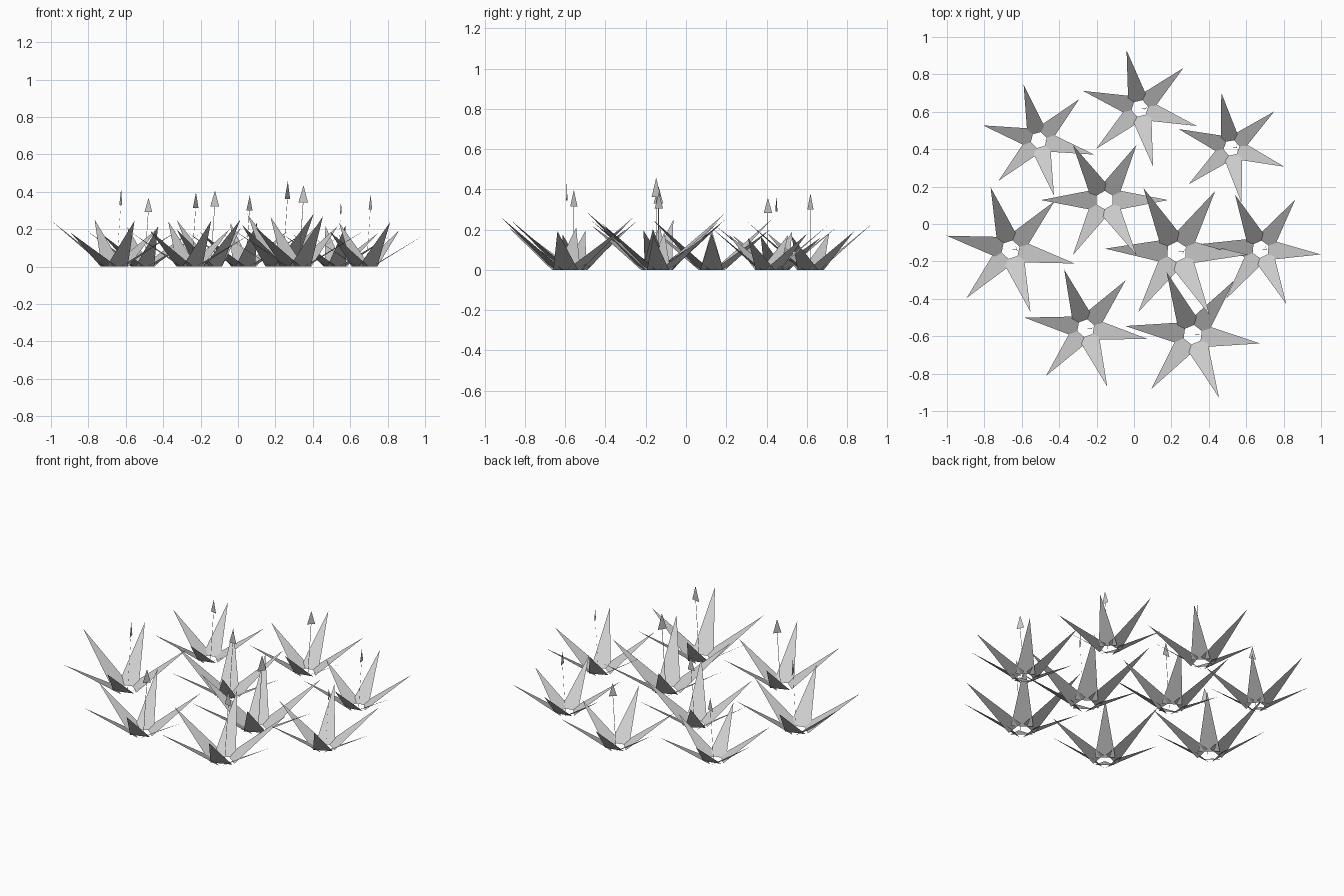
import bpy, math
from mathutils import Vector

if "Cube" in bpy.data.objects:
    bpy.data.objects.remove(bpy.data.objects["Cube"])

# clumps in order: x, y, leaf reach
CLUMPS = [(-0.157, 0.128, 0.34), (0.228, -0.148, 0.383), (0.677, -0.135, 0.323),
          (0.314, -0.592, 0.364), (-0.258, -0.557, 0.333), (-0.66, -0.137, 0.35),
          (-0.509, 0.449, 0.308), (0.031, 0.618, 0.318), (0.521, 0.407, 0.3)]
TURN = math.radians(57.55)          # each clump is turned on from the last

# leaf tip height / reach, counted round from +x
RISE = [0.53, 0.60, 0.73, 0.58, 0.58, 0.74]
RISE_SPECIAL = {5: [0.56, 0.60, 0.72, 0.71, 0.52, 0.70],
                6: [0.55, 0.52, 0.68, 0.62, 0.56, 0.70]}


def make(name, verts, faces, loc):
    mesh = bpy.data.meshes.new(name)
    mesh.from_pydata([tuple(v) for v in verts], [], faces)
    ob = bpy.data.objects.new(name, mesh)
    ob.location = loc
    bpy.context.collection.objects.link(ob)
    return ob


for i, (x, y, r) in enumerate(CLUMPS):
    # rosette of six flat pointed leaves
    verts, faces = [], []
    rises = RISE_SPECIAL.get(i, RISE)
    for k in range(6):
        a = k * math.pi / 3 + i * (TURN - math.pi / 3)
        out = Vector((math.cos(a), math.sin(a), 0))
        side = Vector((-out.y, out.x, 0))
        n = len(verts)
        verts += [out * 0.125 * r - side * 0.17 * r,
                  out * 0.125 * r + side * 0.17 * r,
                  out * r + Vector((0, 0, rises[k] * r))]
        faces.append((n, n + 1, n + 2))
    make(f"leaves_{i}", verts, faces, (x, y, 0))

    # thin ribbon stem leaning slightly to +x
    across = Vector((math.cos(i * TURN), math.sin(i * TURN), 0))
    top = Vector((0.095 * r, 0, 0.95 * r))
    w = across * 0.004 * r
    foot = Vector((0.03 * r, 0, 0))
    make(f"stem_{i}", [foot - w, foot + w, top + w, top - w], [(0, 1, 2, 3)], (x, y, 0))

    # flat triangular bud
    base = Vector((0.095 * r, 0, 0.945 * r))
    w = across * 0.07 * r
    make(f"bud_{i}", [base - w, base + w, base + Vector((0.005 * r, 0, 0.25 * r))],
         [(0, 1, 2)], (x, y, 0))
